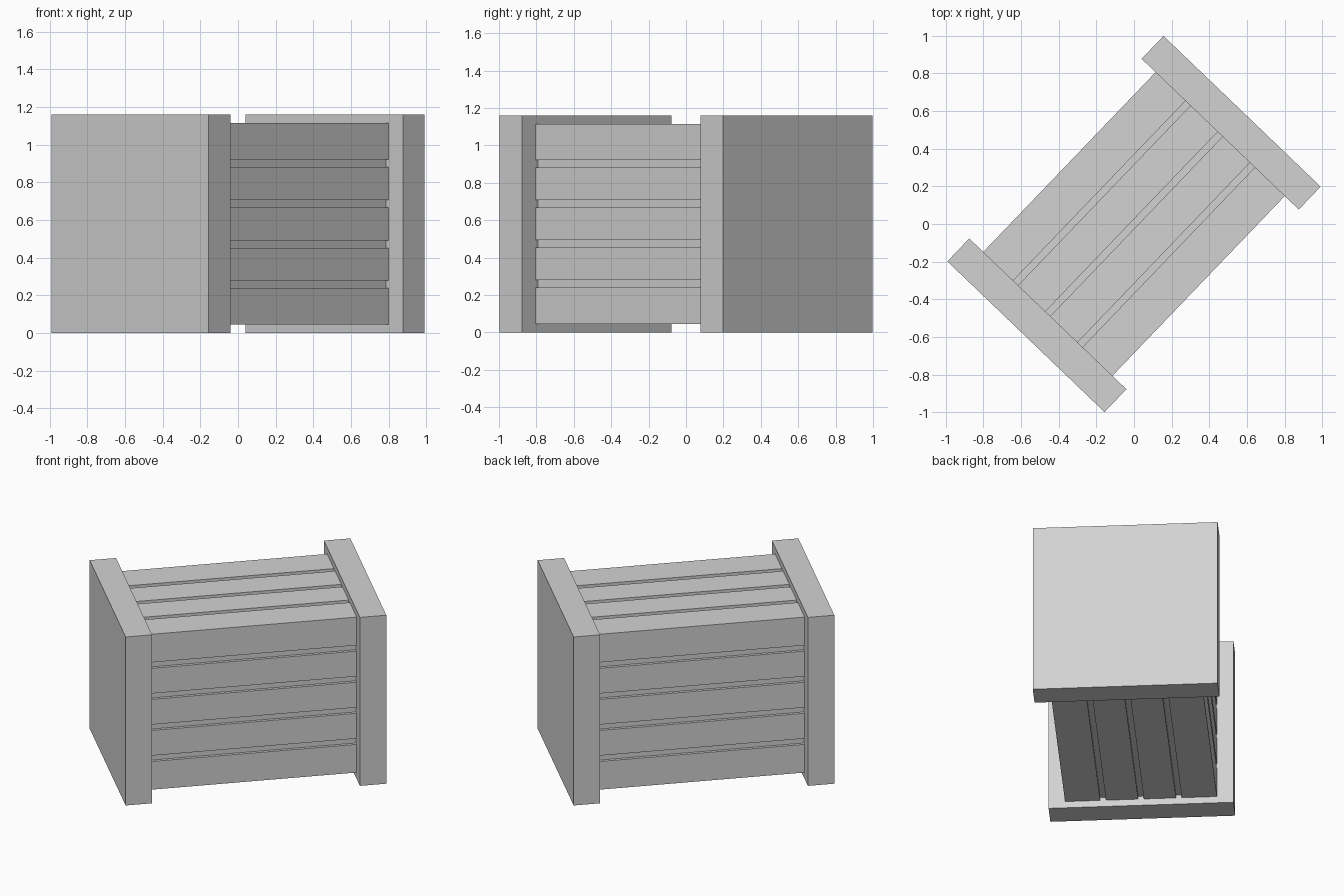
import bpy
import math
from mathutils import Matrix, Vector

cube = bpy.data.objects.get("Cube")
if cube:
    bpy.data.objects.remove(cube, do_unlink=True)

grey = bpy.data.materials.new("plain grey")
grey.use_nodes = True
colour = (0.65, 0.65, 0.65, 1)
grey.diffuse_color = colour
grey.node_tree.nodes["Principled BSDF"].inputs["Base Color"].default_value = colour

TURN = Matrix.Rotation(math.radians(46.2), 4, "Z")
HEIGHT = 1.16
MID = HEIGHT / 2
INNER, OUTER = 0.661, 0.829    # end panel faces along the crate
HALF_W, HALF_H = 0.475, 0.535  # slatted body
DEPTH = 0.02                   # groove depth


def box(name, x, y, z):
    """Box between (low, high) pairs in crate axes, turned into place."""
    low, high = Vector((x[0], y[0], z[0])), Vector((x[1], y[1], z[1]))
    bpy.ops.mesh.primitive_cube_add(size=1)
    obj = bpy.context.object
    obj.name = name
    obj.data.transform(Matrix.Diagonal((*(high - low), 1)))
    obj.matrix_world = TURN @ Matrix.Translation((low + high) / 2)
    obj.data.materials.append(grey)


def slat_spans(half, count, gap, inner):
    """Low and high edges of slats; the outer two fill the remainder."""
    pitch = inner + gap
    edge = (count - 2) * pitch / 2 + gap / 2
    spans = [(-half, -edge)]
    for i in range(count - 2):
        start = -edge + gap + i * pitch
        spans.append((start, start + inner))
    return spans + [(edge, half)]


# End panels
box("front_end_panel", (-OUTER, -INNER), (-0.578, 0.578), (0, HEIGHT))
box("back_end_panel", (INNER, OUTER), (-0.578, 0.578), (0, HEIGHT))

# Solid core seen at the bottom of the grooves
length = (-INNER, INNER)
core_w, core_h = HALF_W - DEPTH, HALF_H - DEPTH
box("core", length, (-core_w, core_w), (MID - core_h, MID + core_h))

# Side slats
for i, (a, b) in enumerate(slat_spans(HALF_H, 5, 0.04, 0.174)):
    box(f"right_side_slat_{i}", length, (-HALF_W, -core_w), (MID + a, MID + b))
    box(f"left_side_slat_{i}", length, (core_w, HALF_W), (MID + a, MID + b))

# Top and bottom slats, fitted between the side slats
for i, (a, b) in enumerate(slat_spans(core_w, 4, 0.036, 0.201)):
    box(f"top_slat_{i}", length, (a, b), (MID + core_h, MID + HALF_H))
    box(f"bottom_slat_{i}", length, (a, b), (MID - HALF_H, MID - core_h))
